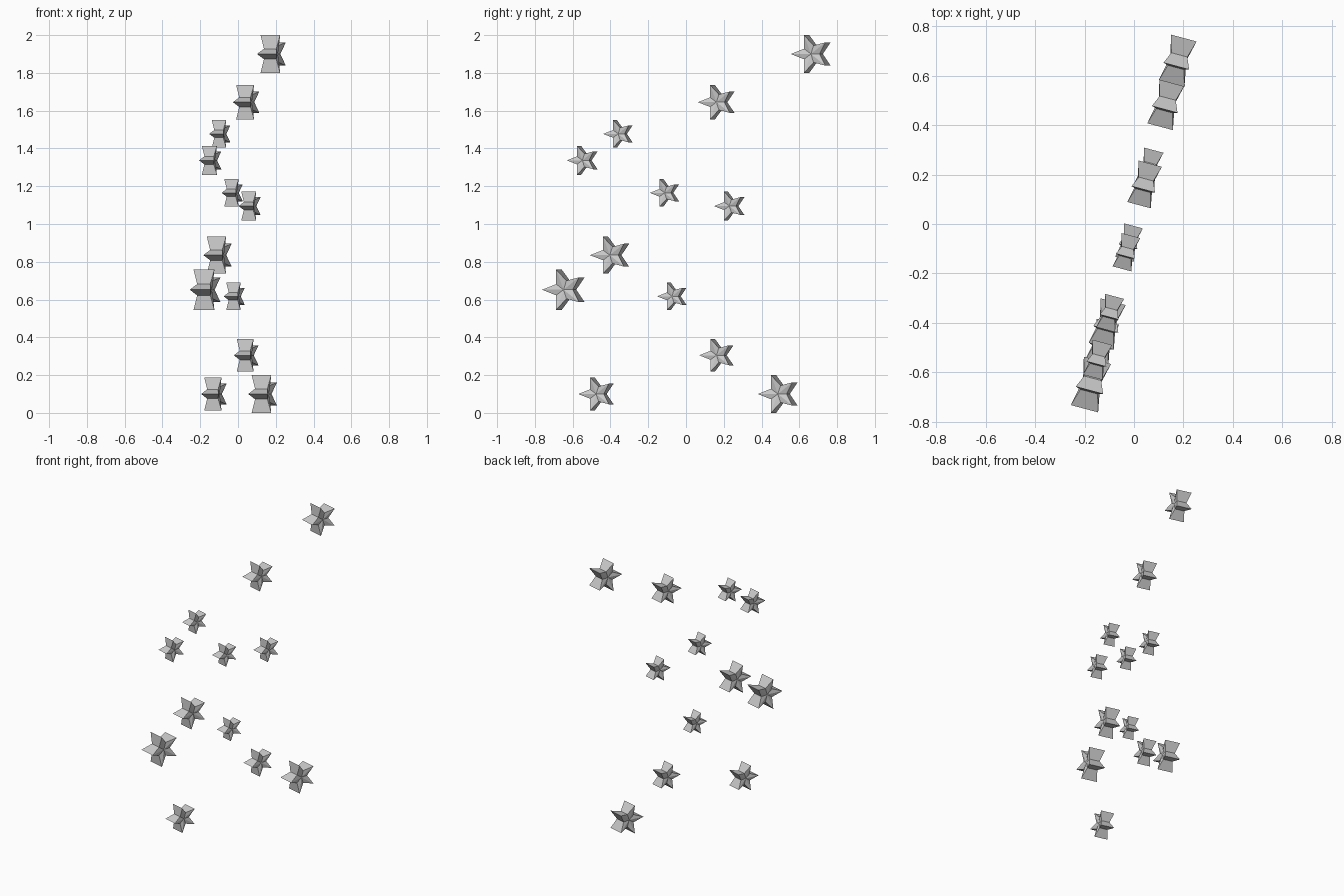
import bpy, bmesh
from math import sin, cos, pi, radians
from mathutils import Matrix

if "Cube" in bpy.data.objects:
    bpy.data.objects.remove(bpy.data.objects["Cube"])

TURN = radians(15)          # all stars share one upright plane turned from the y axis
INNER, HALF, NOTCH = 0.45, 0.51, 0.32   # notch radius, tip and notch half thickness


def star(name, y, z, r):
    """Five-pointed star, thick at the tips and thinner at the notches."""
    bm = bmesh.new()
    rings, hubs = [], []
    for side in (1, -1):
        ring = []
        for i in range(10):
            a = pi + i * pi / 5
            rad, h = (1, HALF) if i % 2 == 0 else (INNER, NOTCH)
            ring.append(bm.verts.new((side * h * r, rad * r * cos(a), rad * r * sin(a))))
        rings.append(ring)
        hubs.append(bm.verts.new((side * NOTCH * r, 0, 0)))
    for i in range(10):
        j = (i + 1) % 10
        bm.faces.new((rings[0][i], rings[1][i], rings[1][j], rings[0][j]))
        for ring, hub in zip(rings, hubs):
            bm.faces.new((hub, ring[i], ring[j]))
    bmesh.ops.recalc_face_normals(bm, faces=bm.faces)
    mesh = bpy.data.meshes.new(name)
    bm.to_mesh(mesh)
    bm.free()
    ob = bpy.data.objects.new(name, mesh)
    bpy.context.collection.objects.link(ob)
    ob.matrix_world = Matrix.Translation((y * 0.268, y, z)) @ Matrix.Rotation(-TURN, 4, 'Z')


# y, z, radius of each star, from top to bottom
stars = [
    (0.67, 1.90, 0.105), (0.169, 1.645, 0.096), (-0.353, 1.477, 0.077),
    (-0.542, 1.337, 0.081), (-0.107, 1.165, 0.077), (0.236, 1.095, 0.080),
    (-0.395, 0.835, 0.103), (-0.639, 0.652, 0.112), (-0.068, 0.617, 0.077),
    (0.169, 0.305, 0.090), (-0.468, 0.100, 0.093), (0.495, 0.100, 0.105),
]
for n, (y, z, r) in enumerate(stars, 1):
    star(f"star_{n}", y, z, r)
